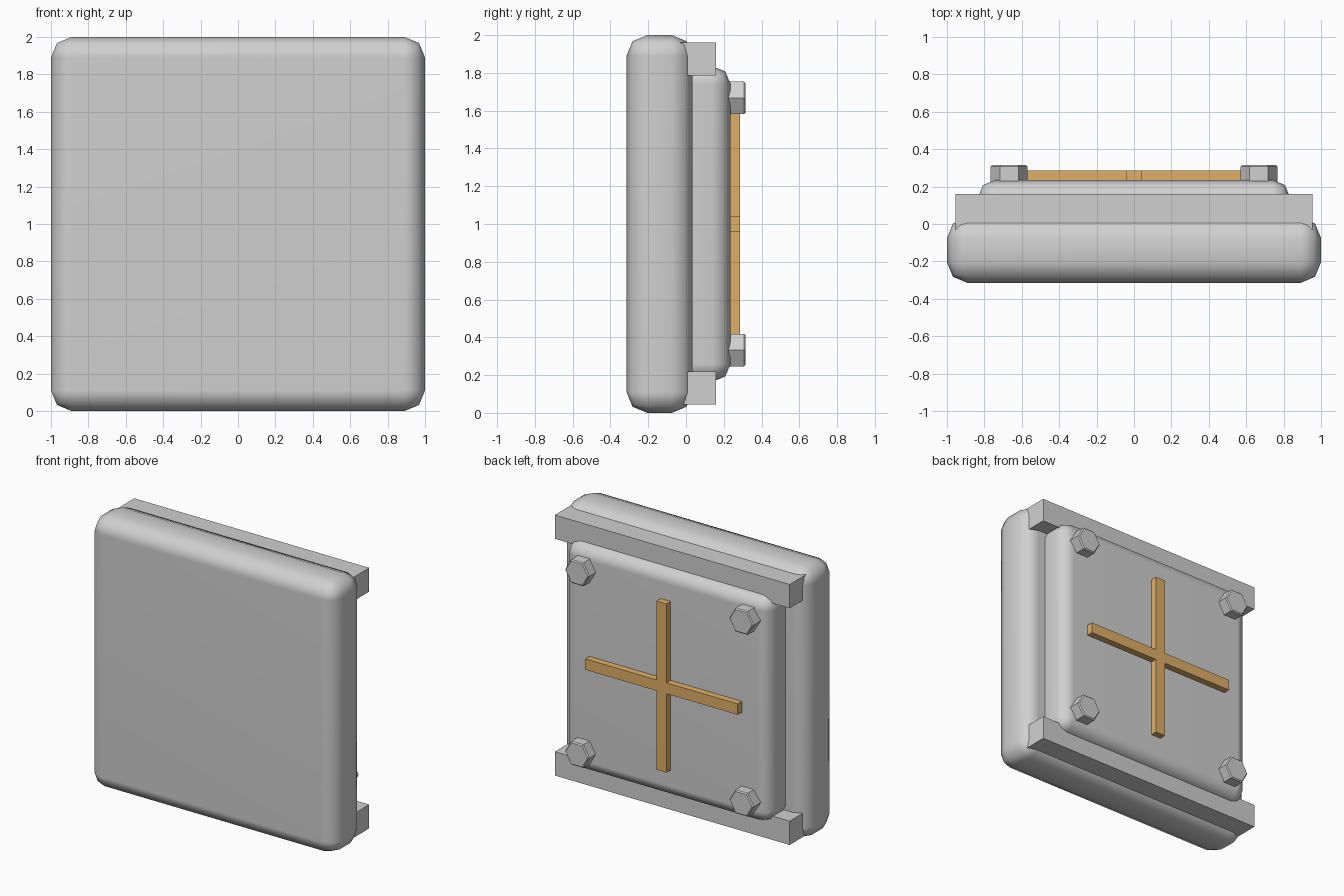
import bpy, bmesh, math
from mathutils import Matrix

if "Cube" in bpy.data.objects:
    bpy.data.objects.remove(bpy.data.objects["Cube"])


def material(name, rgb):
    m = bpy.data.materials.new(name)
    m.diffuse_color = (*rgb, 1)
    m.use_nodes = True
    m.node_tree.nodes["Principled BSDF"].inputs["Base Color"].default_value = m.diffuse_color
    return m


GREY = material("light grey", (0.63, 0.63, 0.63))
TAN = material("tan", (0.74, 0.43, 0.14))


def finish(name, bm, mat, smooth_angle=None):
    """Turn a bmesh into an object, with optional smooth shading."""
    bmesh.ops.recalc_face_normals(bm, faces=bm.faces)
    if smooth_angle:
        for f in bm.faces:
            f.smooth = True
        for e in bm.edges:
            e.smooth = e.calc_face_angle(0) < math.radians(smooth_angle)
    me = bpy.data.meshes.new(name)
    bm.to_mesh(me)
    bm.free()
    me.materials.append(mat)
    ob = bpy.data.objects.new(name, me)
    bpy.context.collection.objects.link(ob)
    if smooth_angle:
        w = ob.modifiers.new("even_normals", 'WEIGHTED_NORMAL')
        w.keep_sharp = True
    return ob


def box(name, x, y, z, bevel=0):
    """Box from (min, max) ranges, with optional two-step rounded edges."""
    bm = bmesh.new()
    bmesh.ops.create_cube(bm, size=1)
    for v in bm.verts:
        v.co = [(r[0] + r[1]) / 2 + c * (r[1] - r[0])
                for r, c in zip((x, y, z), v.co)]
    if bevel:
        bmesh.ops.bevel(bm, geom=bm.edges[:], offset=bevel, segments=2,
                        profile=0.5, affect='EDGES')
    return finish(name, bm, GREY, 60 if bevel else None)


# Rounded front slab and the smaller rounded plate behind it
box("front_slab", (-1, 1), (-0.315, 0.035), (0, 2), 0.11)
box("back_plate", (-0.835, 0.835), (-0.09, 0.236), (0.165, 1.835), 0.095)

# Horizontal rails across the back
for label, z in (("lower", 0.045), ("upper", 1.785)):
    box(label + "_rail", (-0.955, 0.955), (-0.05, 0.16), (z, z + 0.175))

# Hexagonal bolts at the plate corners
for sx in (-1, 1):
    for sz in (-1, 1):
        bm = bmesh.new()
        place = (Matrix.Translation((sx * 0.668, 0.26, 1 + sz * 0.668))
                 @ Matrix.Rotation(math.pi / 2, 4, 'X')
                 @ Matrix.Rotation(math.pi / 2, 4, 'Z'))
        bmesh.ops.create_cone(bm, cap_ends=True, segments=6, radius1=0.099,
                              radius2=0.099, depth=0.11, matrix=place)
        # make sure the corners point sideways
        far = max(abs(v.co.x - sx * 0.668) for v in bm.verts)
        if far < 0.095:
            bmesh.ops.rotate(bm, verts=bm.verts, cent=place.translation,
                             matrix=Matrix.Rotation(math.pi / 6, 3, 'Y'))
        rim = [e for e in bm.edges if all(v.co.y > 0.3 for v in e.verts)]
        bmesh.ops.bevel(bm, geom=rim, offset=0.008, segments=1,
                        profile=0.5, affect='EDGES')
        finish("bolt", bm, GREY)

# Raised cross on the back plate
bm = bmesh.new()
w, l = 0.04, 0.62
outline = []
for k in range(4):
    c, s = round(math.cos(k * math.pi / 2)), round(math.sin(k * math.pi / 2))
    for a, b in ((l, -w), (l, w), (w, w)):
        outline.append(bm.verts.new((a * c - b * s, 0.22, 1 + a * s + b * c)))
face = bm.faces.new(outline)
top = bmesh.ops.extrude_face_region(bm, geom=[face])["geom"]
for v in top:
    if isinstance(v, bmesh.types.BMVert):
        v.co.y = 0.285
finish("cross", bm, TAN)
